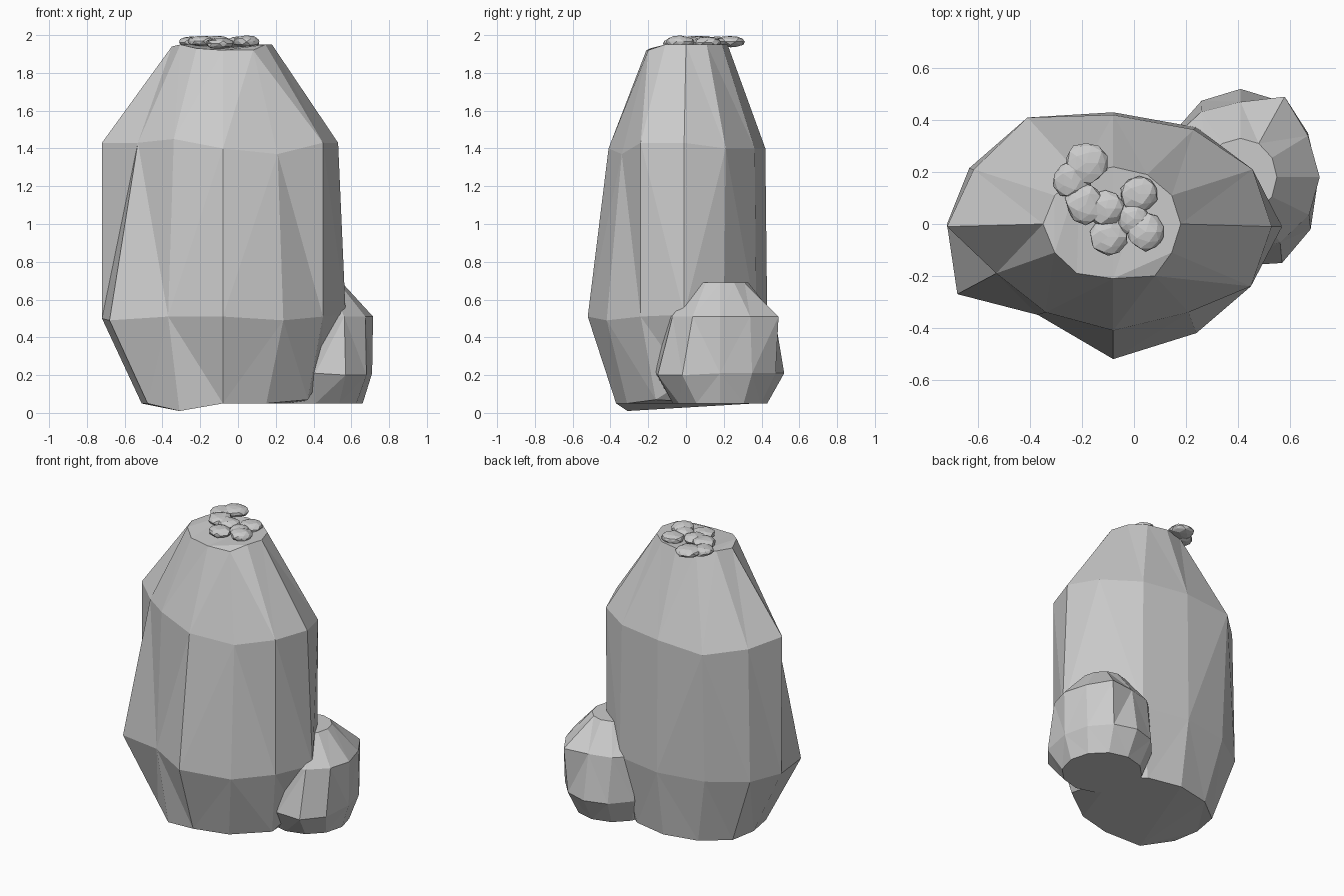
import bpy, bmesh, math, random
from mathutils import Vector

random.seed(4)


def add_object(name, bm):
    bmesh.ops.triangulate(bm, faces=[f for f in bm.faces])
    bmesh.ops.recalc_face_normals(bm, faces=bm.faces)
    me = bpy.data.meshes.new(name)
    bm.to_mesh(me)
    bm.free()
    ob = bpy.data.objects.new(name, me)
    bpy.context.collection.objects.link(ob)
    return ob


def rock(name, center, rings):
    """Skin 12-sided rings, given as (z, x radius, y radius, {step: (x, y, z)})."""
    bm = bmesh.new()
    loops = []
    for z, rx, ry, moved in rings:
        loop = []
        for i in range(12):
            a = math.radians(30 * i)
            p = (center[0] + rx * math.cos(a), center[1] + ry * math.sin(a), z)
            loop.append(bm.verts.new(moved.get(i, p)))
        loops.append(loop)
    for lo, hi in zip(loops, loops[1:]):
        for i in range(12):
            j = (i + 1) % 12
            bm.faces.new((lo[i], lo[j], hi[j], hi[i]))
    bm.faces.new(loops[0][::-1])
    bm.faces.new(loops[-1])
    return add_object(name, bm)


# Tall boulder: faceted rings with the uneven corners pulled individually
rock("tall_boulder", (-0.08, 0), [
    (0.05, 0.46, 0.36, {0: (0.43, 0, 0.17), 6: (-0.51, 0, 0.05), 8: (-0.31, -0.31, 0.01),
                        9: (-0.08, -0.37, 0.05), 11: (0.37, -0.16, 0.07)}),
    (0.50, 0.64, 0.43, {0: (0.57, -0.01, 0.52), 1: (0.46, 0.20, 0.5), 7: (-0.68, -0.27, 0.49),
                        8: (-0.37, -0.35, 0.51), 9: (-0.08, -0.52, 0.51),
                        10: (0.24, -0.42, 0.49), 11: (0.45, -0.24, 0.51)}),
    (1.40, 0.62, 0.42, {0: (0.53, -0.01, 1.43), 4: (-0.41, 0.41, 1.38), 6: (-0.72, -0.01, 1.43),
                        7: (-0.53, -0.19, 1.43), 8: (-0.34, -0.34, 1.45),
                        9: (-0.08, -0.41, 1.40), 10: (0.21, -0.34, 1.37),
                        11: (0.45, -0.24, 1.43)}),
    (1.95, 0.26, 0.22, {6: (-0.35, 0, 1.94), 8: (-0.22, -0.19, 1.93),
                        9: (-0.08, -0.21, 1.92), 10: (0.08, -0.20, 1.92)}),
])

# Small boulder leaning against the back right side
rock("small_boulder", (0.41, 0.18), [
    (0.05, 0.25, 0.25, {}),
    (0.21, 0.30, 0.34, {10: (0.57, -0.15, 0.20), 11: (0.68, -0.02, 0.20)}),
    (0.51, 0.305, 0.29, {1: (0.67, 0.34, 0.51), 2: (0.58, 0.49, 0.51)}),
    (0.69, 0.14, 0.15, {}),
])

# Flat pebbles clustered on the summit: x, y, radius, z
pebbles = [(-0.185, 0.235, 0.085, 1.965), (-0.24, 0.17, 0.075, 1.962), (-0.185, 0.075, 0.08, 1.968),
           (-0.11, 0.06, 0.07, 1.965), (-0.10, -0.05, 0.075, 1.955), (0.0, 0.02, 0.065, 1.96),
           (0.02, 0.115, 0.075, 1.96), (0.045, -0.03, 0.075, 1.965)]
for n, (x, y, r, z) in enumerate(pebbles, 1):
    bm = bmesh.new()
    bmesh.ops.create_icosphere(bm, subdivisions=2, radius=1)
    for v in bm.verts:
        k = random.uniform(0.88, 1.06)
        v.co = Vector((x + v.co.x * r * k, y + v.co.y * r * k, z + v.co.z * 0.032 * k))
    add_object(f"summit_pebble_{n}", bm)
